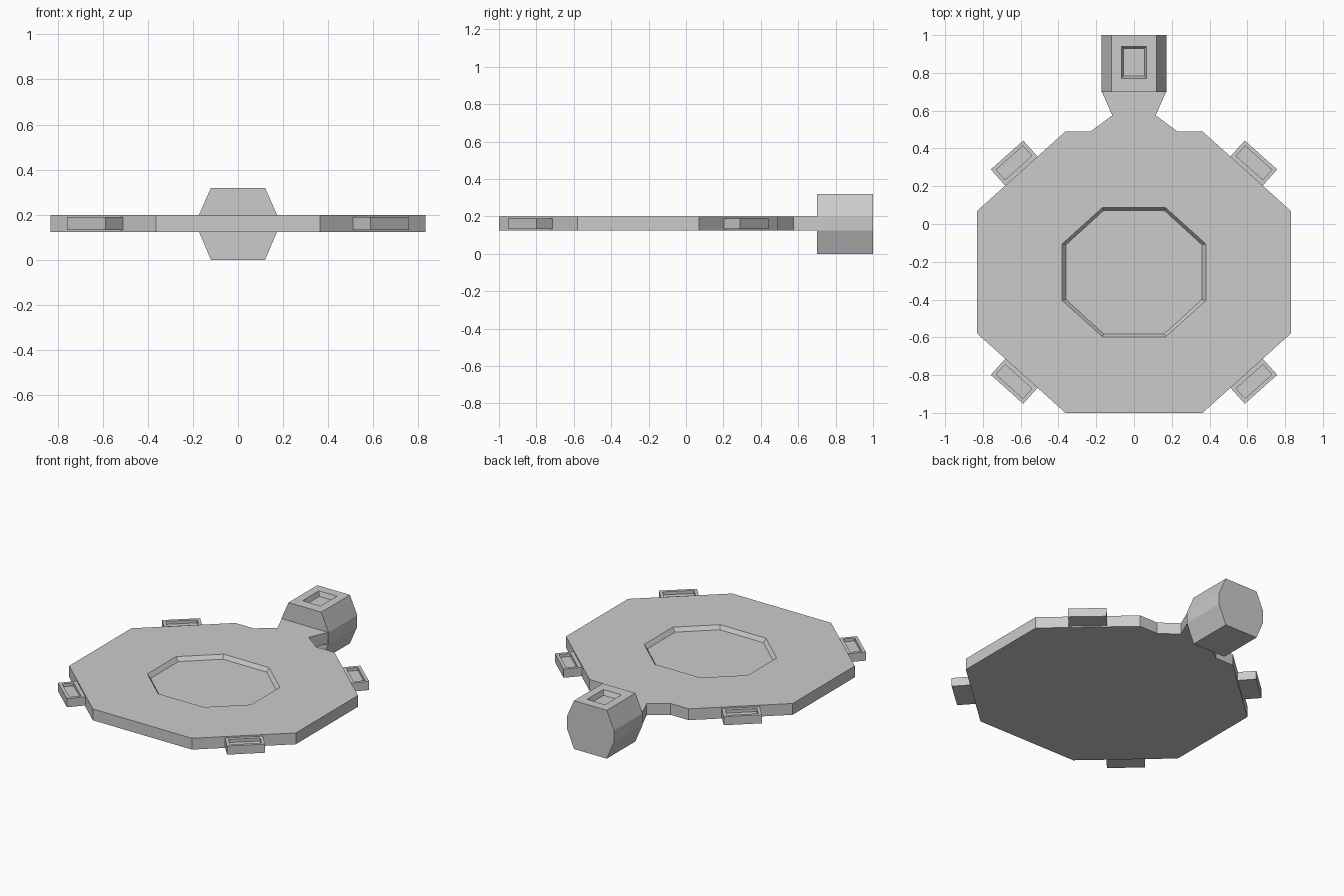
import bpy, bmesh
from mathutils import Vector

if "Cube" in bpy.data.objects:
    bpy.data.objects.remove(bpy.data.objects["Cube"])

CY = -0.255            # centre of the octagonal plate
Z0, Z1 = 0.125, 0.2    # plate bottom and top


def loft(name, ring_a, ring_b):
    """Solid between two matching rings of 3D points."""
    bm = bmesh.new()
    a = [bm.verts.new(p) for p in ring_a]
    b = [bm.verts.new(p) for p in ring_b]
    n = len(a)
    bm.faces.new(a)
    bm.faces.new(b)
    for i in range(n):
        j = (i + 1) % n
        bm.faces.new((a[i], a[j], b[j], b[i]))
    bmesh.ops.recalc_face_normals(bm, faces=bm.faces)
    me = bpy.data.meshes.new(name)
    bm.to_mesh(me)
    bm.free()
    ob = bpy.data.objects.new(name, me)
    bpy.context.collection.objects.link(ob)
    return ob


def at_z(points, z):
    return [(x, y, z) for x, y in points]


def rect(x0, x1, y0, y1):
    return [(x0, y0), (x1, y0), (x1, y1), (x0, y1)]


def carve(ob, floor, mouth):
    """Cut a recess from floor ring up to mouth ring, then on above the surface."""
    (f, zf), (m, zm) = floor, mouth
    up = 0.01 / (zm - zf)
    over = [(b[0] + (b[0] - a[0]) * up, b[1] + (b[1] - a[1]) * up)
            for a, b in zip(f, m)]
    cutter = loft("recess_cutter", at_z(f, zf), at_z(over, zm + 0.01))
    cutter.hide_render = True
    mod = ob.modifiers.new("recess", 'BOOLEAN')
    mod.operation = 'DIFFERENCE'
    mod.solver = 'EXACT'
    mod.object = cutter
    bpy.context.view_layer.objects.active = ob
    bpy.ops.object.modifier_apply(modifier=mod.name)
    bpy.data.objects.remove(cutter)


def octagon(w, h, cx, cy):
    """Octagon about (0, CY): half sizes w, h; flat half-lengths cx, cy."""
    q = [(cx, -h), (w, -cy), (w, cy), (cx, h)]
    q += [(-x, y) for x, y in reversed(q)]
    return [(x, y + CY) for x, y in q]


# Octagonal plate with the flared neck at the back
half = [(0.363, -1), (0.83, -0.58), (0.83, 0.07), (0.363, 0.49),
        (0.23, 0.49), (0.115, 0.575), (0.172, 0.705)]
outline = half + [(-x, y) for x, y in reversed(half)]
plate = loft("plate", at_z(outline, Z0), at_z(outline, Z1))
carve(plate, (octagon(0.36, 0.327, 0.16, 0.145), Z1 - 0.026),
      (octagon(0.38, 0.342, 0.167, 0.15), Z1))

# Faceted block at the end of the neck
side = [(0.12, 0), (0.173, 0.125), (0.173, 0.2), (0.12, 0.32)]
section = side + [(-x, z) for x, z in reversed(side)]
block = loft("end_block", [(x, 0.7, z) for x, z in section],
             [(x, 1.0, z) for x, z in section])
carve(block, (rect(-0.055, 0.055, 0.783, 0.93), 0.29),
      (rect(-0.066, 0.066, 0.77, 0.94), 0.32))

# Four recessed tabs on the diagonal edges
normal = Vector((0.666, 0.746))
along = Vector((0.746, -0.666))
for sx in (1, -1):
    for sy in (1, -1):
        def place(u, v):
            p = Vector((0.597, 0.281 - CY)) + along * u + normal * v
            return (p.x * sx, p.y * sy + CY)

        def tab_end(v, lo, hi):
            l, r = place(-0.115, v), place(0.115, v)
            return [(*l, lo), (*r, lo), (*r, hi), (*l, hi)]

        tab = loft("edge_tab", tab_end(-0.02, 0.133, 0.19),
                   tab_end(0.113, 0.133, 0.19))
        floor = [place(u, v) for u, v in rect(-0.095, 0.095, 0.022, 0.093)]
        carve(tab, (floor, 0.17), (floor, 0.19))
